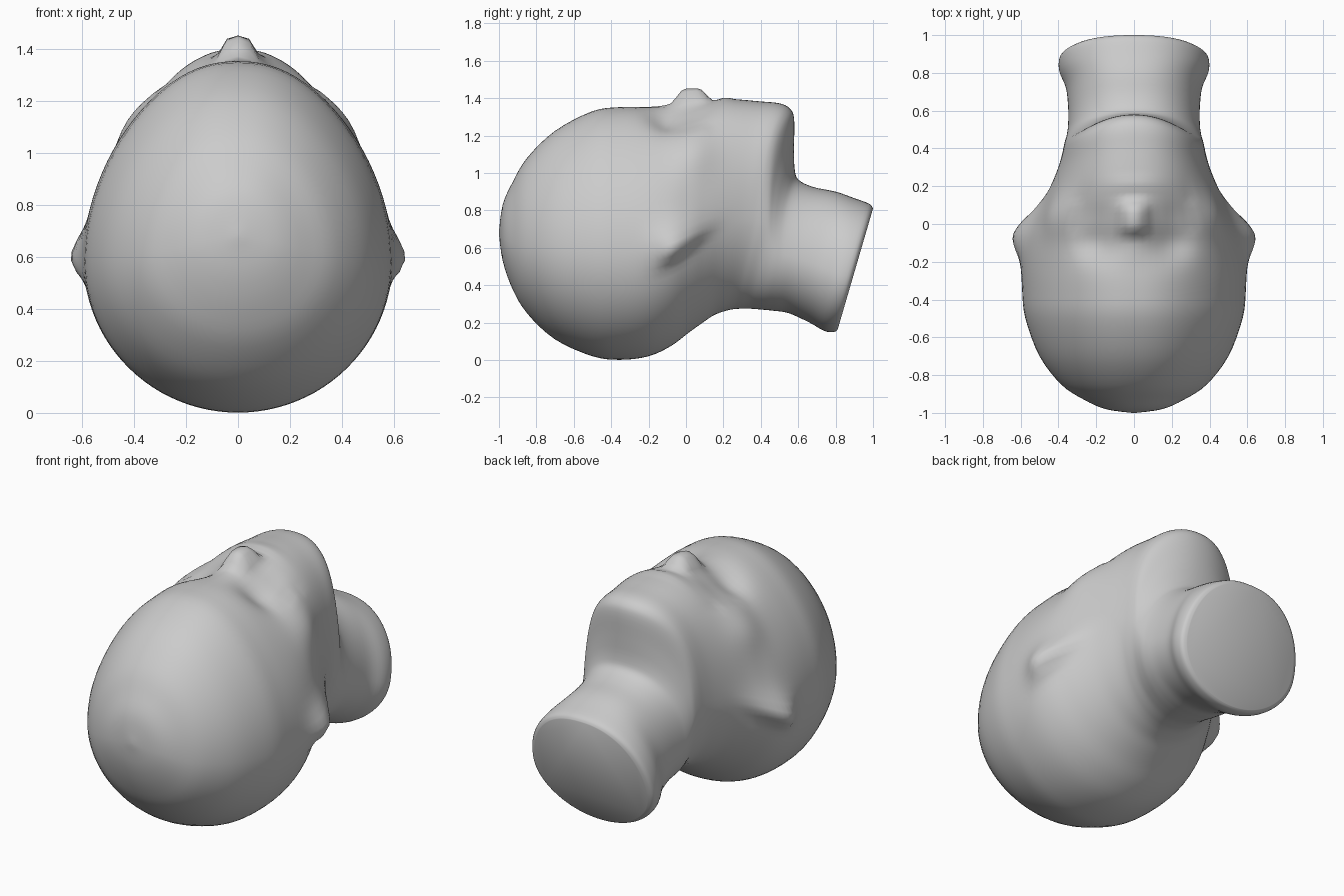
import bpy, bmesh, math

if "Cube" in bpy.data.objects:
    bpy.data.objects.remove(bpy.data.objects["Cube"])

# Cross-sections from crown to neck: back y, back z, face y, face z, half width
SECTIONS = [
    (-1.0, .67, -1.0, .69, .01), (-.98, .53, -.98, .83, .15),
    (-.93, .385, -.93, .945, .265), (-.85, .25, -.85, 1.08, .385),
    (-.70, .11, -.70, 1.225, .50), (-.50, .02, -.50, 1.33, .575),
    (-.35, .001, -.35, 1.352, .592), (-.20, .02, -.20, 1.352, .592),
    (-.08, .075, -.08, 1.35, .57), (.02, .15, .03, 1.365, .525),
    (.09, .20, .14, 1.385, .48), (.15, .24, .26, 1.393, .44),
    (.21, .262, .40, 1.382, .403), (.25, .271, .50, 1.372, .383),
    (.285, .274, .555, 1.345, .374), (.33, .275, .578, 1.29, .366),
    (.375, .272, .578, 1.15, .358), (.42, .268, .58, 1.03, .353),
    (.47, .263, .60, .965, .349), (.55, .25, .68, .925, .348),
    (.66, .20, .80, .90, .36), (.74, .155, .90, .865, .395),
    (.79, .15, .98, .835, .395), (.81, .16, 1.0, .81, .365),
]
SIDES, STEPS, WIDEST = 96, 4, .43


def spline(a, b, c, d, t):
    return [.5 * (2 * q + (r - p) * t + (2 * p - 5 * q + 4 * r - s) * t * t
                  + (3 * q - p - 3 * r + s) * t ** 3) for p, q, r, s in zip(a, b, c, d)]


def bump(u, v, su, sv, power=2):
    return math.exp(-abs(u / su) ** power - abs(v / sv) ** power)


def sculpt(x, y, z):
    ax, side = abs(x), math.copysign(1, x)
    # ears: slanted ledges, gentle above and steep below
    u = .8 * (y + .05) + .6 * (z - .59)
    v = -.6 * (y + .05) + .8 * (z - .59)
    if ax > .3:
        x += side * .08 * bump(u, v, .17 if u > 0 else .11, .12 if v > 0 else .035)
        # cheekbones
        x += side * .035 * bump(y - .04, z - 1.13, .12, .14)
    # nose, eye sockets, lips
    if z > 1.0:
        z += .08 * bump(x, y - .03, .07, .085, 4)
        z += .02 * bump(x, y + .06, .09, .09)
        z -= .05 * bump(ax - .2, y + .11, .11, .09)
        z -= .02 * bump(ax - .2, y - .03, .08, .10)
        z += .012 * bump(x, y - .21, .14, .035)
    return x, y, z


def ring(sec, index):
    by, bz, ty, tz, w = sec
    # chin bows forward; forehead tapers, jaw squares out
    bow = .9 * bump(index - 15, 0, 2.8, 1)
    taper = .17 * bump(index - 6, 0, 5, 1) - .14 * bump(index - 14, 0, 2.5, 1)
    pts = []
    for i in range(SIDES):
        a = 2 * math.pi * i / SIDES
        c, s = math.cos(a), math.sin(a)
        up = max(c, 0)
        t = WIDEST + c * ((1 - WIDEST) if c > 0 else WIDEST)
        x = math.copysign(w * (1 - taper * up * up) * abs(s) ** (.87 if c > 0 else 1), s)
        y = by + (ty - by) * t - bow * x * x * up
        pts.append(sculpt(x, y, bz + (tz - bz) * t))
    return pts


# Head and neck as one lofted skin
bm = bmesh.new()
rings = []
n = len(SECTIONS)
for i in range(n - 1):
    four = [SECTIONS[min(max(i + k, 0), n - 1)] for k in (-1, 0, 1, 2)]
    rings += [ring(spline(*four, k / STEPS), i + k / STEPS) for k in range(STEPS)]
rings.append(ring(SECTIONS[-1], n - 1))
rows = [[bm.verts.new(p) for p in r] for r in rings]
for r0, r1 in zip(rows, rows[1:]):
    for i in range(SIDES):
        j = (i + 1) % SIDES
        bm.faces.new((r0[i], r0[j], r1[j], r1[i]))
bm.faces.new(rows[0])
bm.faces.new(rows[-1])
bmesh.ops.recalc_face_normals(bm, faces=bm.faces)
mesh = bpy.data.meshes.new("head")
bm.to_mesh(mesh)
bm.free()
head = bpy.data.objects.new("head", mesh)
bpy.context.collection.objects.link(head)
bpy.context.view_layer.objects.active = head
head.select_set(True)
bpy.ops.object.shade_smooth_by_angle(angle=math.radians(50))
